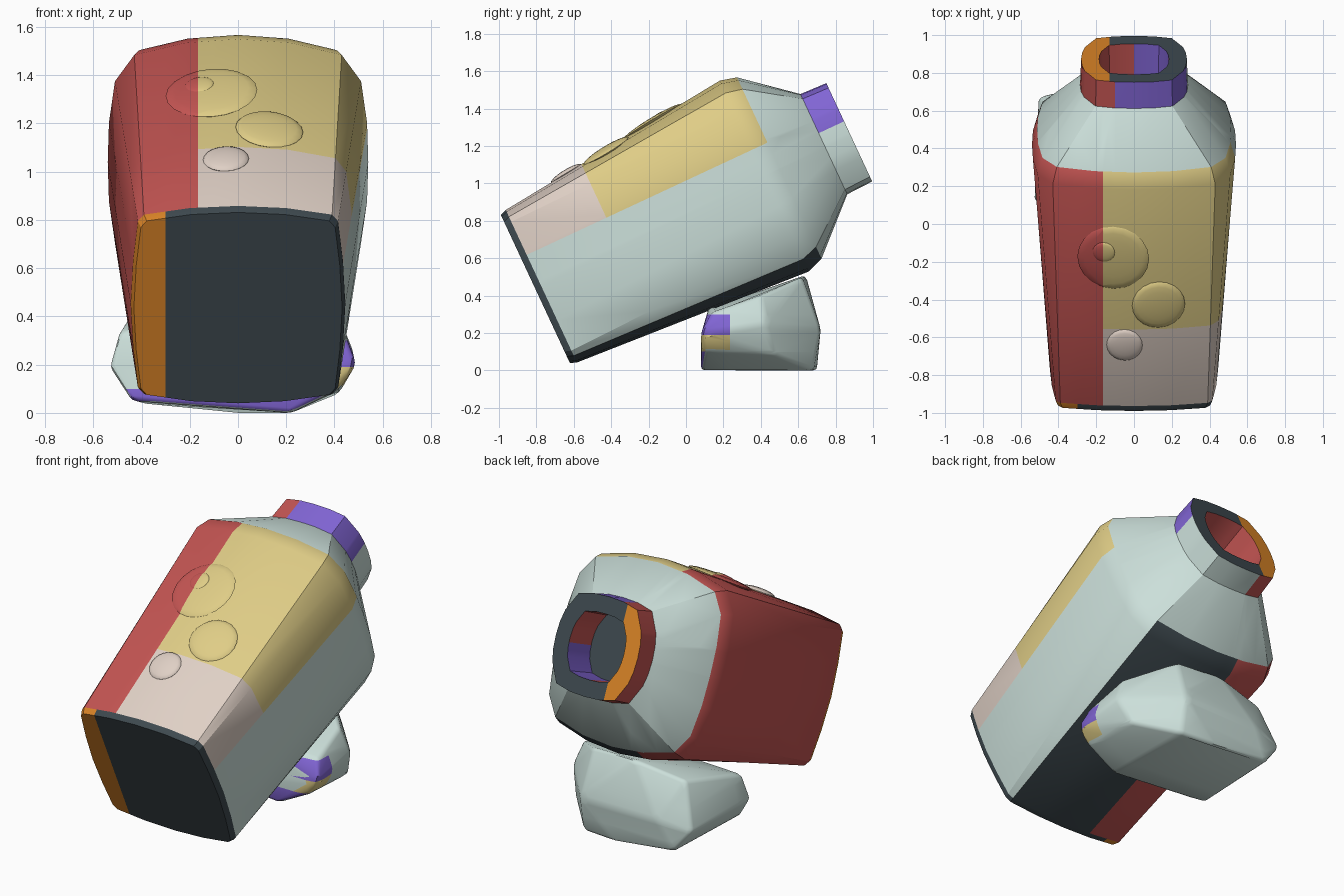
import bpy
import bmesh
import math
from mathutils import Vector

if "Cube" in bpy.data.objects:
    bpy.data.objects.remove(bpy.data.objects["Cube"], do_unlink=True)

COLOURS = {
    "pale_teal": (0.60, 0.74, 0.70),
    "red": (0.55, 0.09, 0.085),
    "yellow": (0.74, 0.61, 0.24),
    "pale_pink": (0.74, 0.63, 0.56),
    "purple": (0.22, 0.13, 0.66),
    "orange": (0.70, 0.23, 0.02),
    "charcoal": (0.048, 0.067, 0.078),
}
NAMES = list(COLOURS)
MATERIALS = []
for name, rgb in COLOURS.items():
    mat = bpy.data.materials.new(name)
    mat.use_nodes = True
    mat.diffuse_color = (*rgb, 1)
    shader = mat.node_tree.nodes["Principled BSDF"]
    shader.inputs["Base Color"].default_value = (*rgb, 1)
    shader.inputs["Roughness"].default_value = 0.8
    MATERIALS.append(mat)

TILT = math.radians(25)
ORIGIN = Vector((0, -0.324, 0.693))
FRONT, SPLIT, SHOULDER = -0.51, -0.165, 0.91


def cut(bm, axis, value):
    """Slice the mesh so that a colour border gets its own edges."""
    normal = Vector([float(i == axis) for i in range(3)])
    bmesh.ops.bisect_plane(bm, geom=bm.verts[:] + bm.edges[:] + bm.faces[:],
                           plane_co=normal * value, plane_no=normal, dist=1e-5)


def finish(name, bm, rule, tilted=True, angle=30):
    """Colour the faces by a rule and make the object."""
    bmesh.ops.recalc_face_normals(bm, faces=bm.faces[:])
    for face in bm.faces:
        colour = rule(face.calc_center_median(), face.normal)
        face.material_index = NAMES.index(colour)
    mesh = bpy.data.meshes.new(name)
    bm.to_mesh(mesh)
    bm.free()
    for mat in MATERIALS:
        mesh.materials.append(mat)
    obj = bpy.data.objects.new(name, mesh)
    bpy.context.collection.objects.link(obj)
    if tilted:
        obj.location = ORIGIN
        obj.rotation_euler.x = TILT
    bpy.ops.object.select_all(action="DESELECT")
    obj.select_set(True)
    bpy.context.view_layer.objects.active = obj
    bpy.ops.object.shade_smooth_by_angle(angle=math.radians(angle))
    return obj


def section(bm, y, quarter, scale, lift):
    """Closed bowed section, mirrored from one quarter."""
    half = quarter + [(x, -z) for x, z in reversed(quarter[:-1])]
    loop = half + [(-x, z) for x, z in reversed(half[1:-1])]
    return [bm.verts.new((x * scale, y, z * scale + lift)) for x, z in loop]


# Container: base, body, sloped shoulder and hollow neck
BASE = [(0, .45), (.2, .44), (.39, .41), (.415, .38), (.435, .2), (.445, 0)]
WIDE = [(0, .563), (.22, .545), (.43, .49), (.51, .37), (.535, .18), (.54, 0)]
NECK = [(0, .29), (.1, .285), (.2, .262), (.26, .15), (.275, .08), (.28, 0)]
RINGS = [(-.545, BASE, .97, -.03), (FRONT, BASE, 1, -.03), (.82, WIDE, 1, 0),
         (SHOULDER, WIDE, .95, .005), (1.18, NECK, 1.02, .02),
         (1.33, NECK, 1, .02), (1.33, NECK, .66, .02), (1.1, NECK, .64, .02)]


def body_colour(c, n):
    if c.x < SPLIT:
        return "red"
    if c.z > 0.155:
        return "pale_pink" if c.y < -0.04 else "yellow"
    return "charcoal" if n.z < -0.8 else "pale_teal"


def container_colour(c, n):
    if c.y < FRONT - 0.003:
        return "orange" if c.x < -0.3 else "charcoal"
    if c.y < SHOULDER:
        return body_colour(c, n)
    if c.y > 1.32:
        return "orange" if c.x < -0.13 else "charcoal"
    if n.y > 0.9:
        return "charcoal"
    if c.x * n.x + (c.z - 0.02) * n.z < 0:
        return "purple" if c.x > 0 and c.z < 0 else "red"
    if c.y < 1.19:
        return "pale_teal"
    if c.x < -0.1:
        return "red"
    return "purple" if c.z > 0.085 else "pale_teal"


bm = bmesh.new()
loops = [section(bm, *ring) for ring in RINGS]
for a, b in zip(loops, loops[1:]):
    for i in range(len(a)):
        j = (i + 1) % len(a)
        bm.faces.new((a[i], a[j], b[j], b[i]))
bm.faces.new(loops[0])
bm.faces.new(loops[-1])
for axis, values in enumerate([(-.3, SPLIT, -.13, -.1, 0), (-.04,), (0, .085, .155)]):
    for value in values:
        cut(bm, axis, value)
finish("container", bm, container_colour)


# Shallow domes along the top of the container
def dome(name, x, y, radius, height, raise_by=0.0):
    surface = 0.474 + 0.106 * y - 0.35 * x * x + raise_by
    bm = bmesh.new()
    bmesh.ops.create_uvsphere(bm, u_segments=20, v_segments=10, radius=1)
    for v in bm.verts:
        px, py = x + v.co.x * radius, y + v.co.y * radius
        bow = -0.7 * x * (px - x)
        v.co = (px, py, surface + bow + 0.106 * (py - y) + v.co.z * height)
    cut(bm, 0, SPLIT)
    cut(bm, 1, -0.04)
    finish(name, bm, body_colour, angle=40)


dome("large_dome", -.11, .4, .19, .022)
dome("nested_dome", -.16, .44, .06, .012, .018)
dome("middle_dome", .13, .11, .14, .022)
dome("small_dome", -.05, -.135, .095, .022)

# Supporting stone: rounded hull under the shoulder
STONE = [(-.44, .09, .05), (.1, .08, 0), (.22, .08, 0), (.42, .1, .1),
         (-.4, .69, .04), (0, .7, 0), (.22, .68, 0), (.42, .48, .08),
         (-.53, .12, .19), (-.51, .67, .18), (.49, .08, .2), (.48, .42, .25),
         (.22, .72, .22), (-.3, .72, .22),
         (-.49, .15, .34), (-.42, .6, .45), (-.1, .64, .51), (.2, .62, .5),
         (.42, .4, .4), (.45, .14, .31), (0, .12, .34)]


def stone_colour(c, n):
    if c.y < 0.235 and c.x > 0.3 and n.z > -0.6:
        if 0.1 < c.z < 0.19:
            return "yellow"
        if c.z < 0.3:
            return "purple"
    if c.z < 0.1 and n.y < -0.5:
        return "purple"
    return "pale_teal"


bm = bmesh.new()
for point in STONE:
    bm.verts.new(point)
hull = bmesh.ops.convex_hull(bm, input=bm.verts[:])
spare = {e for e in hull["geom_interior"] + hull["geom_unused"]
         if isinstance(e, bmesh.types.BMVert)}
bmesh.ops.delete(bm, geom=list(spare), context="VERTS")
bmesh.ops.dissolve_limit(bm, angle_limit=0.1, verts=bm.verts[:], edges=bm.edges[:])
bmesh.ops.bevel(bm, geom=bm.edges[:], offset=0.02, segments=2, profile=0.5,
                affect="EDGES", clamp_overlap=True)
cut(bm, 1, 0.235)
for height in (0.1, 0.19, 0.3):
    cut(bm, 2, height)
finish("support_stone", bm, stone_colour, tilted=False, angle=40)
